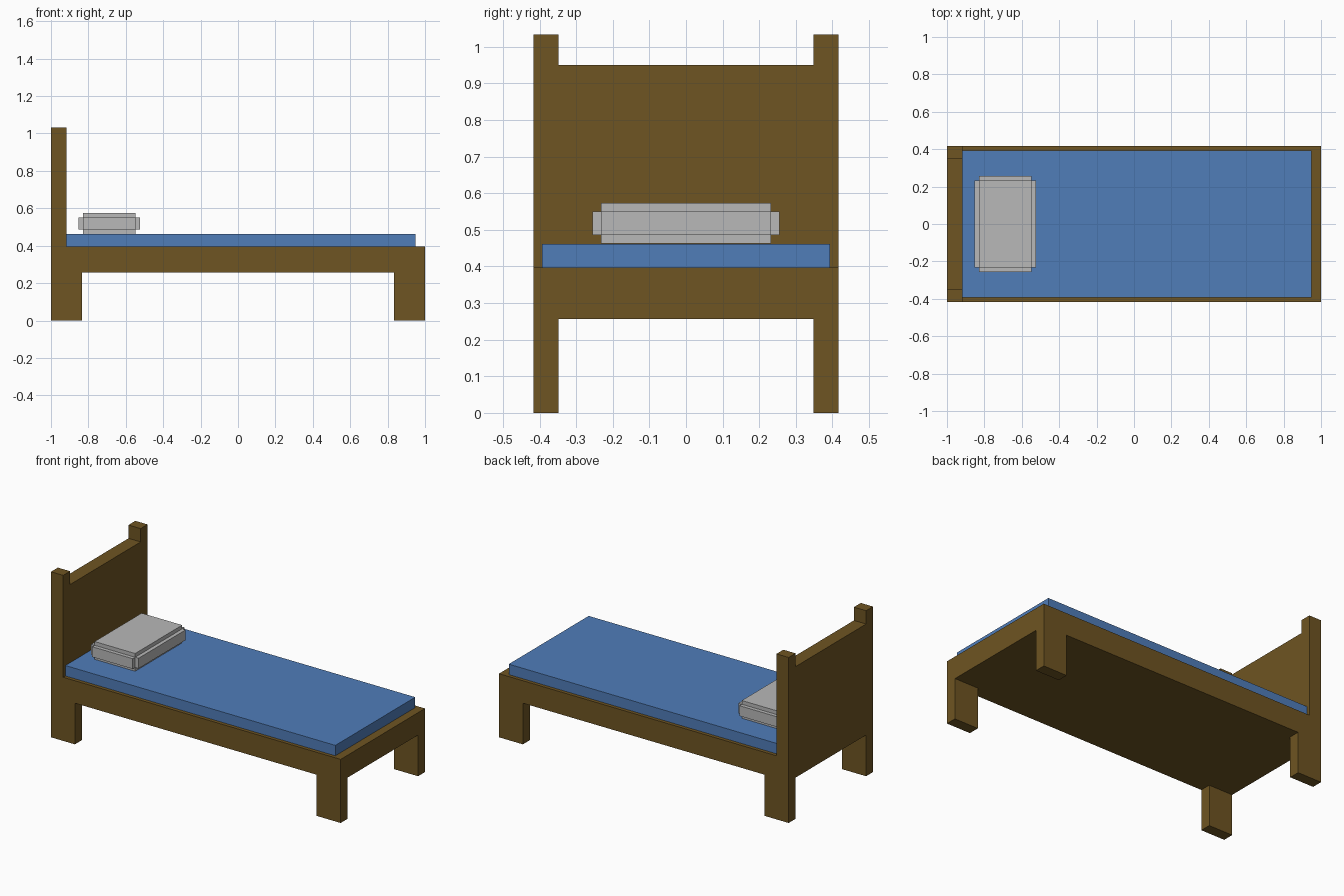
import bpy
import bmesh
from mathutils import Vector

default_cube = bpy.data.objects.get("Cube")
if default_cube:
    bpy.data.objects.remove(default_cube, do_unlink=True)


def make_material(name, rgb):
    mat = bpy.data.materials.new(name)
    mat.use_nodes = True
    mat.diffuse_color = (*rgb, 1)
    mat.node_tree.nodes["Principled BSDF"].inputs["Base Color"].default_value = (*rgb, 1)
    return mat


wood = make_material("brown wood", (0.156, 0.089, 0.016))
blue = make_material("blue fabric", (0.08, 0.205, 0.485))
grey = make_material("light grey fabric", (0.48, 0.48, 0.48))


def box(name, low, high, mat, puff=None):
    """Box between two corners; puff pushes every side out as its own step."""
    low, high = Vector(low), Vector(high)
    bm = bmesh.new()
    bmesh.ops.create_cube(bm, size=1)
    for v in bm.verts:
        v.co = (low + high) / 2 + v.co * (high - low)
    if puff:
        bm.normal_update()
        for face in list(bm.faces):
            shift = face.normal * puff
            step = bmesh.ops.extrude_discrete_faces(bm, faces=[face])["faces"][0]
            bmesh.ops.translate(bm, vec=shift, verts=step.verts)
        bmesh.ops.recalc_face_normals(bm, faces=bm.faces)
    mesh = bpy.data.meshes.new(name)
    bm.to_mesh(mesh)
    bm.free()
    mesh.materials.append(mat)
    obj = bpy.data.objects.new(name, mesh)
    bpy.context.collection.objects.link(obj)
    return obj


# Shared levels and widths
half_w, post_y = 0.416, 0.348
base_z, deck_z = 0.257, 0.397
head_x, top_z = -0.916, 0.462

# Bed base and headboard panel
box("bed_base", (-1, -half_w, base_z), (1, half_w, deck_z), wood)
box("headboard", (-1, -post_y, deck_z), (head_x, post_y, 0.95), wood)

# Legs and headboard posts on both sides
for side, y0, y1 in (("right", -half_w, -post_y), ("left", post_y, half_w)):
    box(f"head_leg_{side}", (-1, y0, 0), (-0.835, y1, base_z), wood)
    box(f"foot_leg_{side}", (0.835, y0, 0), (1, y1, base_z), wood)
    box(f"headboard_post_{side}", (-1, y0, deck_z), (head_x, y1, 1.033), wood)

# Mattress and stepped pillow
box("mattress", (head_x, -0.394, deck_z), (0.948, 0.394, top_z), blue)
box("pillow", (-0.828, -0.232, 0.486), (-0.548, 0.232, 0.55), grey, puff=0.0235)
